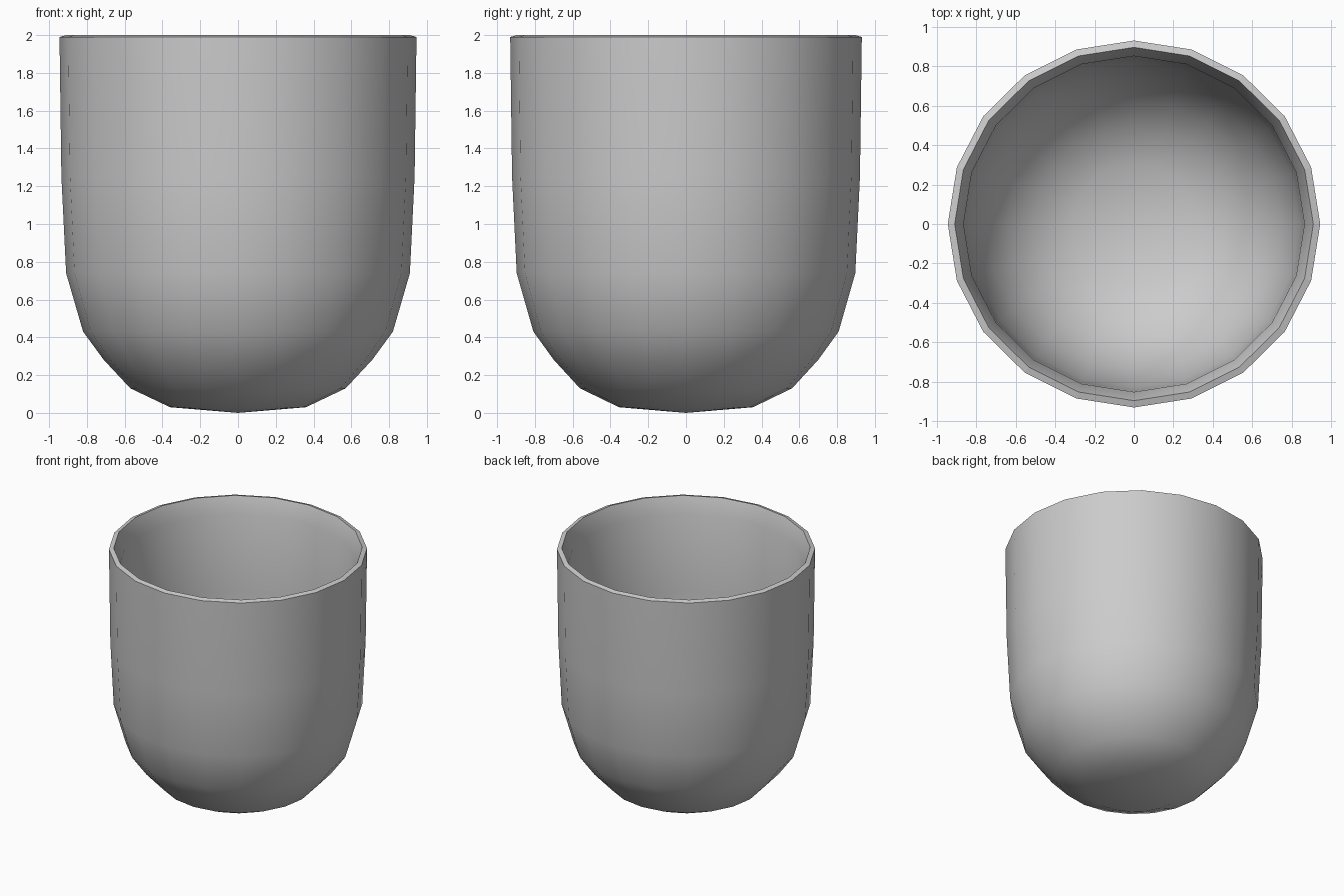
import bpy, bmesh, math

if "Cube" in bpy.data.objects:
    bpy.data.objects.remove(bpy.data.objects["Cube"])

SIDES = 20
# outer wall from the base centre up, over the lip, and down the inner wall
PROFILE = [(0.0, 0.0), (0.36, 0.03), (0.57, 0.13), (0.71, 0.28), (0.82, 0.43),
           (0.91, 0.74), (0.935, 1.25), (0.945, 1.99), (0.91, 2.0), (0.865, 1.87),
           (0.86, 1.25), (0.84, 0.78), (0.75, 0.48), (0.64, 0.33), (0.51, 0.21),
           (0.31, 0.12), (0.0, 0.09)]

mat = bpy.data.materials.new("light_grey")
mat.diffuse_color = (0.6, 0.6, 0.6, 1)
mat.use_nodes = True
mat.node_tree.nodes["Principled BSDF"].inputs["Base Color"].default_value = mat.diffuse_color

# cup shell, lathed around z
bm = bmesh.new()
rings = []
for r, z in PROFILE:
    n = SIDES if r > 0 else 1
    rings.append([bm.verts.new((r * math.cos(2 * math.pi * i / n),
                                0.985 * r * math.sin(2 * math.pi * i / n), z))
                  for i in range(n)])
for a, b in zip(rings, rings[1:]):
    for i in range(SIDES):
        j = (i + 1) % SIDES
        if len(a) == 1:
            bm.faces.new((a[0], b[j], b[i]))
        elif len(b) == 1:
            bm.faces.new((a[i], a[j], b[0]))
        else:
            bm.faces.new((a[i], a[j], b[j], b[i]))
bmesh.ops.recalc_face_normals(bm, faces=bm.faces)
for f in bm.faces:
    f.smooth = True
# keep the lip crisp
for e in bm.edges:
    if all(v.co.z > 1.985 for v in e.verts):
        e.smooth = False
me = bpy.data.meshes.new("cup")
bm.to_mesh(me)
bm.free()
me.materials.append(mat)
cup = bpy.data.objects.new("cup", me)
bpy.context.collection.objects.link(cup)
